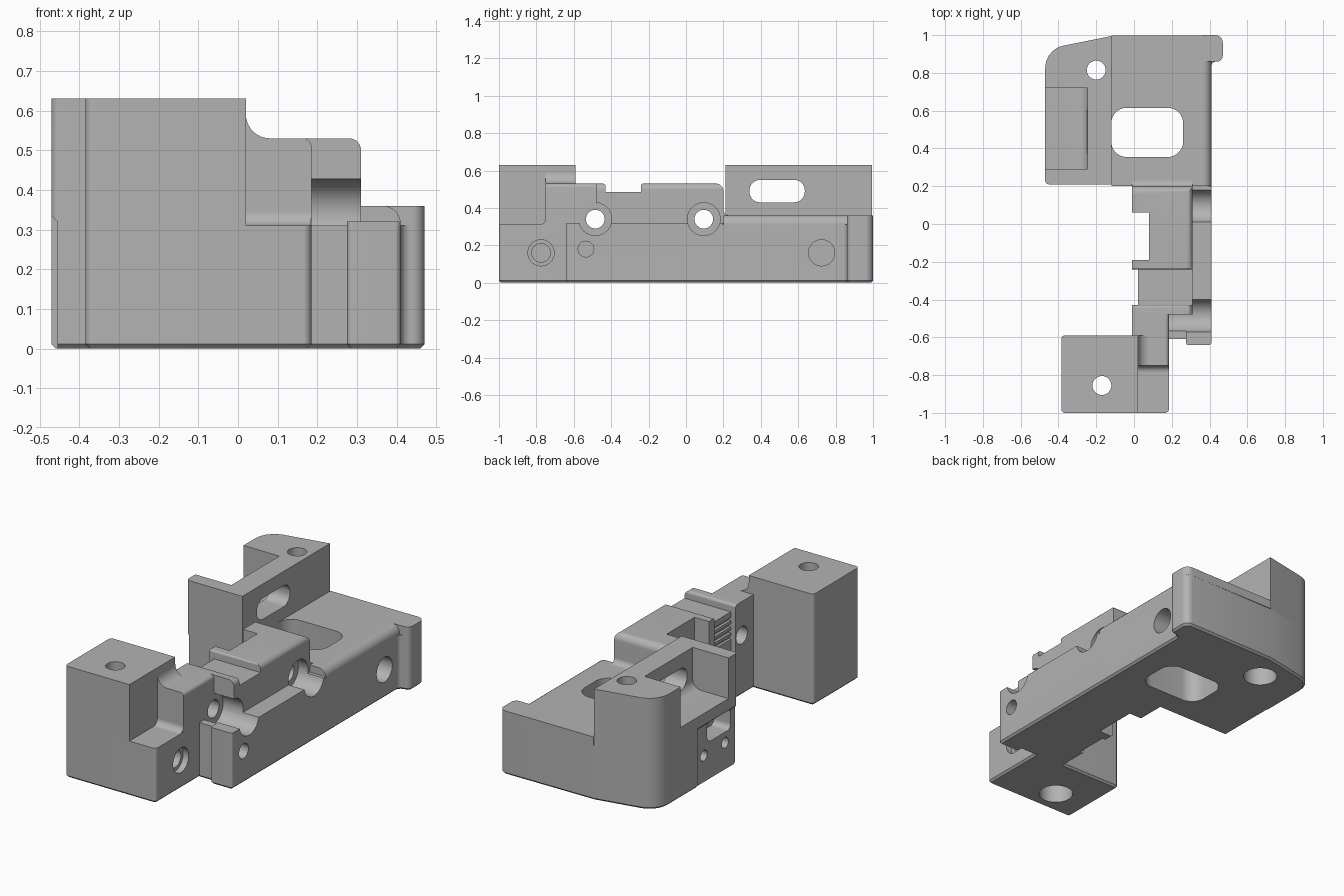
import bpy, bmesh, math
from mathutils import Vector

if "Cube" in bpy.data.objects:
    bpy.data.objects.remove(bpy.data.objects["Cube"])

grey = bpy.data.materials.new("plain grey")
grey.use_nodes = True
colour = (0.45, 0.45, 0.45, 1)
grey.diffuse_color = colour
grey.node_tree.nodes["Principled BSDF"].inputs["Base Color"].default_value = colour

parts, cutters = [], []


def rounded(corners, steps=7):
    """Turn (a, b, radius) corners into an outline with true arcs."""
    out = []
    for i, c in enumerate(corners):
        p = Vector(c[:2])
        r = c[2] if len(c) > 2 else 0
        if not r:
            out.append(p)
            continue
        u = (Vector(corners[i - 1][:2]) - p).normalized()
        v = (Vector(corners[(i + 1) % len(corners)][:2]) - p).normalized()
        half = u.angle(v) / 2
        centre = p + (u + v).normalized() * r / math.sin(half)
        start = p + u * r / math.tan(half) - centre
        end = p + v * r / math.tan(half) - centre
        for k in range(steps + 1):
            out.append(centre + start.lerp(end, k / steps).normalized() * r)
    return out


def prism(name, corners, axis, lo, hi, group=parts, chamfer=0):
    """Extrude a rounded outline along an axis."""
    place = {"x": lambda a, b, h: (h, a, b),
             "y": lambda a, b, h: (a, h, b),
             "z": lambda a, b, h: (a, b, h)}[axis]
    outline = rounded(corners)
    bm = bmesh.new()
    rings = [[bm.verts.new(place(p.x, p.y, h)) for p in outline] for h in (lo, hi)]
    n = len(outline)
    low = bm.faces.new(rings[0])
    bm.faces.new(rings[1])
    for i in range(n):
        j = (i + 1) % n
        bm.faces.new((rings[0][i], rings[0][j], rings[1][j], rings[1][i]))
    bmesh.ops.recalc_face_normals(bm, faces=bm.faces)
    if chamfer:
        bmesh.ops.bevel(bm, geom=list(low.edges), offset=chamfer, segments=1, affect='EDGES')
    mesh = bpy.data.meshes.new(name)
    bm.to_mesh(mesh)
    bm.free()
    mesh.materials.append(grey)
    ob = bpy.data.objects.new(name, mesh)
    bpy.context.collection.objects.link(ob)
    group.append(ob)
    return ob


def rect(a0, a1, b0, b1, r=0):
    return [(a0, b0, r), (a1, b0, r), (a1, b1, r), (a0, b1, r)]


def hole(name, axis, a, b, r, lo, hi):
    n = 32
    ring = [(a + r * math.cos(2 * math.pi * k / n), b + r * math.sin(2 * math.pi * k / n))
            for k in range(n)]
    prism(name, ring, axis, lo, hi, cutters)


# Base: the whole footprint with a chamfered underside
curved_corner = [(-0.12, 0.995), (-0.47, 0.925, 0.12)]
TOP = 0.31
prism("base", [(-0.385, -1, 0.02), (0.185, -1, 0.02), (0.185, -0.61), (0.275, -0.61),
               (0.275, -0.64, 0.014), (0.41, -0.64, 0.014), (0.41, 0.86, 0.025),
               (0.47, 0.86, 0.03), (0.47, 1, 0.04)] + curved_corner +
      [(-0.47, 0.21, 0.02), (-0.01, 0.21), (-0.01, -0.59), (-0.385, -0.59, 0.02)],
      "z", 0, TOP, chamfer=0.011)

# Front block, its step and the fillet between them
prism("front_block", [(-0.385, -1, 0.02), (0.02, -1), (0.02, -0.59), (-0.385, -0.59, 0.02)],
      "z", TOP, 0.63)
prism("front_step", [(0.02, TOP), (0.185, TOP), (0.185, 0.53, 0.02),
                     (0.02, 0.53, 0.06), (0.02, 0.6)], "y", -0.75, -0.59)
prism("front_step_rear", [(-0.01, TOP), (0.185, TOP), (0.185, 0.53, 0.02), (-0.01, 0.53)],
      "y", -0.59, -0.48)
prism("front_step_fillet", [(-0.79, TOP), (-0.75, TOP, 0.035), (-0.75, 0.35), (-0.749, 0.35),
                            (-0.749, TOP - 0.001), (-0.79, TOP - 0.001)], "x", 0.02, 0.184)

# Middle bridge, trimmed by a rounded section
bridge = prism("middle_bridge", [(-0.48, TOP), (0.25, TOP), (0.25, 0.36), (0.2, 0.36, 0.03),
                                 (0.2, 0.53, 0.04), (-0.24, 0.53, 0.01), (-0.24, 0.485),
                                 (-0.43, 0.485), (-0.43, 0.53, 0.015), (-0.48, 0.53)],
               "x", -0.01, 0.4)
trim_group = []
trim = prism("bridge_trim", [(-0.1, 0.2), (0.31, 0.2), (0.31, 0.53, 0.03), (-0.1, 0.53)],
             "y", -0.6, 0.4, trim_group)
mod = bridge.modifiers.new("trim", 'BOOLEAN')
mod.operation, mod.object, mod.solver = 'INTERSECT', trim, 'EXACT'

# Side rail and rear deck
prism("side_rail", rect(0.275, 0.41, -0.64, 0.2, 0.012), "z", TOP, 0.32)
prism("rear_deck", [(-0.12, TOP), (0.41, TOP), (0.41, 0.36, 0.045), (-0.12, 0.36)],
      "y", 0.2, 0.999)
prism("rear_lug", [(0.36, 0.86), (0.47, 0.86, 0.03), (0.47, 1, 0.04), (0.36, 1)],
      "z", TOP, 0.36)

# Tall rear wall with its curved corner
prism("rear_wall", curved_corner + [(-0.47, 0.21, 0.02), (-0.12, 0.21)], "z", TOP, 0.63)

# Vertical screw holes, wider from below
for name, x, y in (("front_screw", -0.17, -0.855), ("rear_screw", -0.2, 0.815)):
    hole(name, "z", x, y, 0.05, -0.1, 0.8)
    hole(name + "_recess", "z", x, y, 0.09, -0.1, 0.25)

# Sideways through holes with large counterbores
for name, y, inner in (("front_rod", -0.485, 0.185), ("rear_rod", 0.095, 0.25)):
    hole(name, "x", y, 0.34, 0.05, -0.1, 0.6)
    hole(name + "_recess", "x", y, 0.34, 0.088, inner, 0.6)

# Blind holes in the side
hole("step_hole", "x", -0.775, 0.16, 0.05, 0.02, 0.4)
hole("step_hole_mouth", "x", -0.775, 0.16, 0.07, 0.15, 0.4)
hole("rail_hole", "x", -0.535, 0.18, 0.042, 0.2, 0.6)
hole("deck_hole", "x", 0.725, 0.16, 0.07, 0.3, 0.6)

# Deck opening, wall slot and open pocket
prism("deck_opening", rect(-0.12, 0.26, 0.355, 0.615, 0.08), "z", -0.1, 0.5, cutters)
prism("wall_slot", rect(0.34, 0.635, 0.43, 0.55, 0.055), "x", -0.3, 0, cutters)
prism("pocket", [(-0.6, 0.4), (-0.245, 0.4, 0.05), (-0.245, 0.8), (-0.6, 0.8)],
      "y", 0.29, 0.72, cutters)

# Shallow flat on the outer face with a sensor slot and two screw holes
prism("outer_flat", [(-0.6, -0.1), (-0.455, -0.1), (-0.455, 0.32), (-0.475, 0.34), (-0.6, 0.34)],
      "y", 0.1, 0.57, cutters)
prism("outer_slot", rect(0.25, 0.46, 0.21, 0.33, 0.03), "x", -0.6, -0.35, cutters)
for y in (0.3, 0.49):
    hole("outer_hole", "x", y, 0.15, 0.03, -0.6, -0.3)

# Notches and ribbed clamp face on the inner side of the bridge
prism("inner_notch", rect(-0.3, 0.08, -0.19, 0.06), "z", -0.1, 0.8, cutters)
prism("clamp_notch", rect(-0.3, 0.02, -0.43, -0.24), "z", -0.1, 0.8, cutters)
for k in range(4):
    z = 0.33 + k * 0.035
    prism("clamp_groove", rect(0, 0.035, z, z + 0.018), "y", -0.43, -0.24, cutters)

# Cut every part, then discard the cutters
for ob in parts:
    for c in cutters:
        m = ob.modifiers.new(c.name, 'BOOLEAN')
        m.operation, m.object, m.solver = 'DIFFERENCE', c, 'EXACT'
graph = bpy.context.evaluated_depsgraph_get()
graph.update()
results = [bpy.data.meshes.new_from_object(ob.evaluated_get(graph)) for ob in parts]
for ob, mesh in zip(parts, results):
    ob.modifiers.clear()
    ob.data = mesh
for c in cutters + trim_group:
    bpy.data.objects.remove(c)

# Smooth the arcs, keep the edges sharp
bpy.ops.object.select_all(action='DESELECT')
for ob in parts:
    ob.select_set(True)
bpy.context.view_layer.objects.active = parts[0]
bpy.ops.object.shade_smooth_by_angle(angle=math.radians(30))
